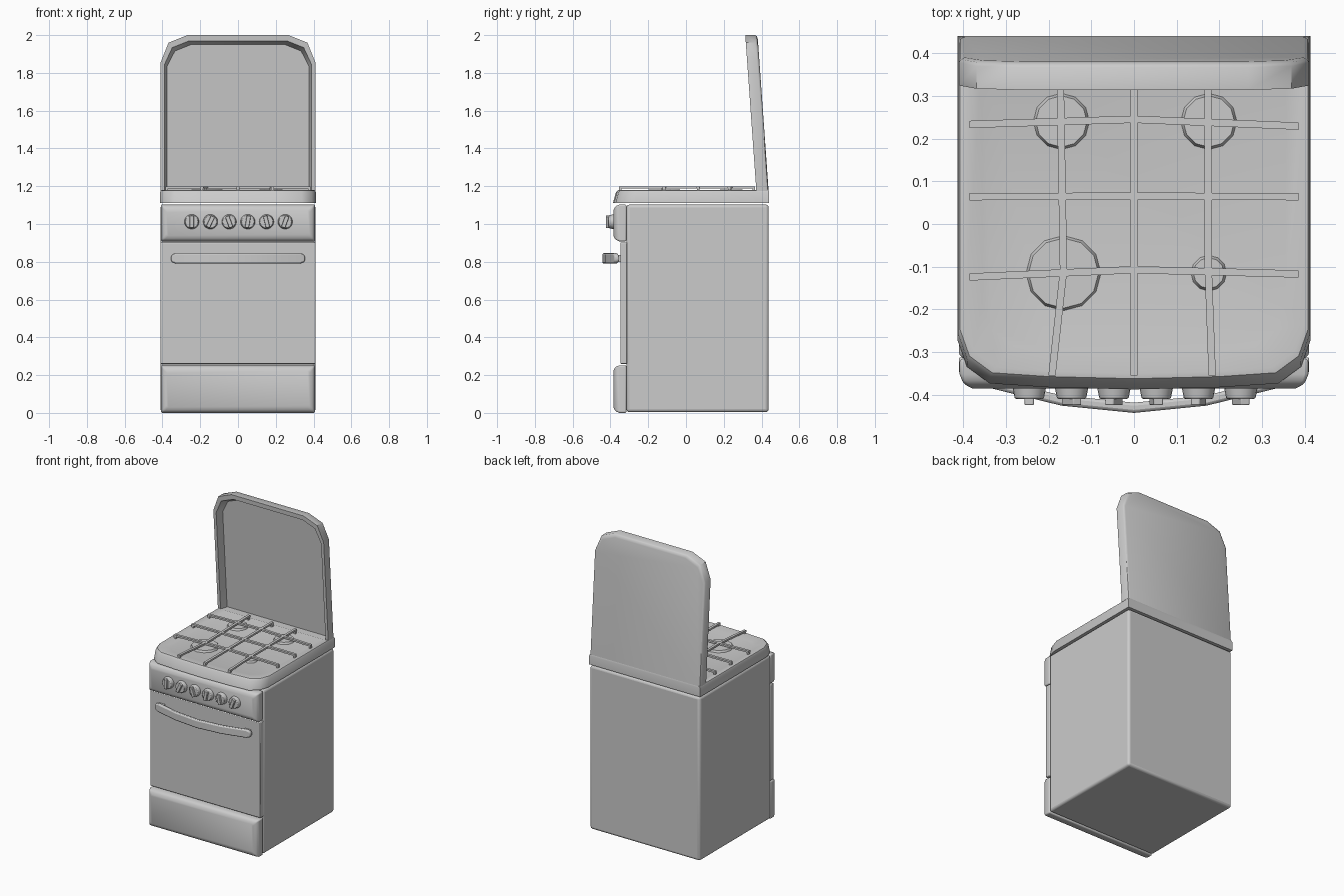
import bpy, bmesh, math
from mathutils import Matrix, Vector

if "Cube" in bpy.data.objects:
    bpy.data.objects.remove(bpy.data.objects["Cube"])


def finish(name, bm, bevel=0.0, segments=3, angle=35):
    bmesh.ops.recalc_face_normals(bm, faces=bm.faces[:])
    me = bpy.data.meshes.new(name)
    bm.to_mesh(me)
    bm.free()
    ob = bpy.data.objects.new(name, me)
    bpy.context.collection.objects.link(ob)
    if bevel:
        m = ob.modifiers.new("Bevel", 'BEVEL')
        m.width = bevel
        m.segments = segments
        m.limit_method = 'ANGLE'
    bpy.ops.object.select_all(action='DESELECT')
    bpy.context.view_layer.objects.active = ob
    ob.select_set(True)
    bpy.ops.object.shade_smooth_by_angle(angle=math.radians(angle))
    return ob


def add_box(bm, lo, hi, rot=None):
    lo, hi = Vector(lo), Vector(hi)
    mat = Matrix.Translation((lo + hi) / 2)
    if rot:
        mat = mat @ rot
    bmesh.ops.create_cube(bm, size=1, matrix=mat @ Matrix.Diagonal((*(hi - lo), 1)))


def box(name, lo, hi, bevel=0.0, segments=3):
    bm = bmesh.new()
    add_box(bm, lo, hi)
    return finish(name, bm, bevel, segments)


def add_loft(bm, rings):
    vs = [[bm.verts.new(p) for p in r] for r in rings]
    n = len(vs[0])
    for a, b in zip(vs, vs[1:]):
        for i in range(n):
            j = (i + 1) % n
            bm.faces.new((a[i], a[j], b[j], b[i]))
    bm.faces.new(vs[0])
    bm.faces.new(vs[-1])


def loft(name, rings, bevel=0.0, segments=2, angle=35):
    bm = bmesh.new()
    add_loft(bm, rings)
    return finish(name, bm, bevel, segments, angle)


def front_panel(name, z0, z1):
    # padded panel with a softly rounded front edge
    def ring(y, i):
        x = 0.408 - i
        return [(-x, y, z0 + i), (x, y, z0 + i), (x, y, z1 - i), (-x, y, z1 - i)]
    ob = loft(name, [ring(-0.315, 0), ring(-0.352, 0), ring(-0.374, 0.009),
                     ring(-0.385, 0.03)], 0.008, 3, 50)
    return ob


# Cabinet, drawer, oven door, control panel
box("body", (-0.41, -0.315, 0.004), (0.41, 0.438, 1.103), 0.016)
front_panel("drawer", 0.0, 0.252)
box("oven_door", (-0.41, -0.348, 0.26), (0.41, -0.312, 0.902), 0.004, 2)
front_panel("control_panel", 0.908, 1.103)

# Bowed door handle with mounts
half = [(0.355, 0.011, -0.366), (0.346, 0.021, -0.369), (0.328, 0.0275, -0.374),
        (0.17, 0.0275, -0.413), (0, 0.0275, -0.43)]
stations = [(-x, h, y) for x, h, y in half] + half[-2::-1]
loft("door_handle", [[(x, y - 0.012, 0.818 - h), (x, y + 0.012, 0.818 - h),
                      (x, y + 0.012, 0.818 + h), (x, y - 0.012, 0.818 + h)]
                     for x, h, y in stations], 0.007)
for s in (-1, 1):
    box("handle_mount", (s * 0.32 - 0.022, -0.375, 0.8), (s * 0.32 + 0.022, -0.34, 0.836))

# Knobs with grips turned to different angles
for k, turn in enumerate((0, 25, -20, 10, -14, 20)):
    x = -0.245 + 0.099 * k
    bm = bmesh.new()
    bmesh.ops.create_cone(bm, cap_ends=True, segments=20, radius1=0.04, radius2=0.034,
                          depth=0.03, matrix=Matrix.Translation((x, -0.394, 1.012))
                          @ Matrix.Rotation(math.pi / 2, 4, 'X'))
    add_box(bm, (x - 0.011, -0.424, 0.98), (x + 0.011, -0.39, 1.044),
            Matrix.Rotation(math.radians(turn), 4, 'Y'))
    finish("knob", bm, 0.003, 2)


# Hob top: bowed front, sloping front edge, shallow dish
def hob_ring(w, yf, yb, z):
    right = [(w, yb), (w, yf + 0.115), (w - 0.022, yf + 0.053), (w - 0.075, yf + 0.014),
             (0.2, yf + 0.005)]
    pts = right + [(0, yf)] + [(-x, y) for x, y in reversed(right)]
    return [(x, y, z) for x, y in pts]


loft("hob_top", [hob_ring(0.413, -0.387, 0.44, 1.11), hob_ring(0.412, -0.371, 0.44, 1.168),
                 hob_ring(0.407, -0.362, 0.437, 1.178), hob_ring(0.398, -0.35, 0.43, 1.18),
                 hob_ring(0.355, -0.30, 0.39, 1.169)])

# Burners
for x, y, r in ((-0.17, 0.24, 0.068), (0.175, 0.24, 0.068),
                (-0.165, -0.115, 0.09), (0.175, -0.115, 0.044)):
    bm = bmesh.new()
    bmesh.ops.create_cone(bm, cap_ends=True, segments=12, radius1=r, radius2=r - 0.008,
                          depth=0.018, matrix=Matrix.Translation((x, y, 1.173)))
    finish("burner", bm)

# Pan supports: slightly bent bars with feet at the ends
bars = [[(-0.385, 0.233), (0, 0.245), (0.385, 0.229)],
        [(-0.385, 0.064), (0, 0.065), (0.385, 0.064)],
        [(-0.385, -0.124), (0, -0.107), (0.385, -0.117)],
        [(-0.173, 0.365), (-0.165, -0.11), (-0.192, -0.355)],
        [(0, 0.365), (0, 0), (0, -0.355)],
        [(0.173, 0.365), (0.174, -0.11), (0.183, -0.355)]]
for pts in bars:
    along_x = abs(pts[0][0] - pts[-1][0]) > abs(pts[0][1] - pts[-1][1])
    ox, oy = (0, 0.0085) if along_x else (0.0085, 0)
    bm = bmesh.new()
    add_loft(bm, [[(x - ox, y - oy, 1.187), (x + ox, y + oy, 1.187),
                   (x + ox, y + oy, 1.199), (x - ox, y - oy, 1.199)] for x, y in pts])
    for (x, y), e in ((pts[0], pts[1]), (pts[-1], pts[1])):
        d = (Vector(e) - Vector((x, y))).normalized() * 0.007
        add_box(bm, (x + d.x - 0.007, y + d.y - 0.007, 1.165),
                (x + d.x + 0.007, y + d.y + 0.007, 1.19))
    finish("pan_support", bm)


# Raised lid: hollow tray leaning forward
def lid_ring(depth, i, bottom=1.175):
    right = [(0.41 - i, bottom), (0.41 - i, 1.855 - i * 0.6), (0.368 - i, 1.96 - i * 1.3),
             (0.268 - i * 0.5, 2.0 - i * 1.5)]
    pts = right + [(-x, z) for x, z in reversed(right)]
    return [(x, 0.437 - depth - 0.071 * (z - 1.18), z) for x, z in pts]


loft("lid", [lid_ring(0, 0.014), lid_ring(0.004, 0.004), lid_ring(0.012, 0),
             lid_ring(0.065, 0), lid_ring(0.065, 0.02), lid_ring(0.016, 0.034)], angle=40)
